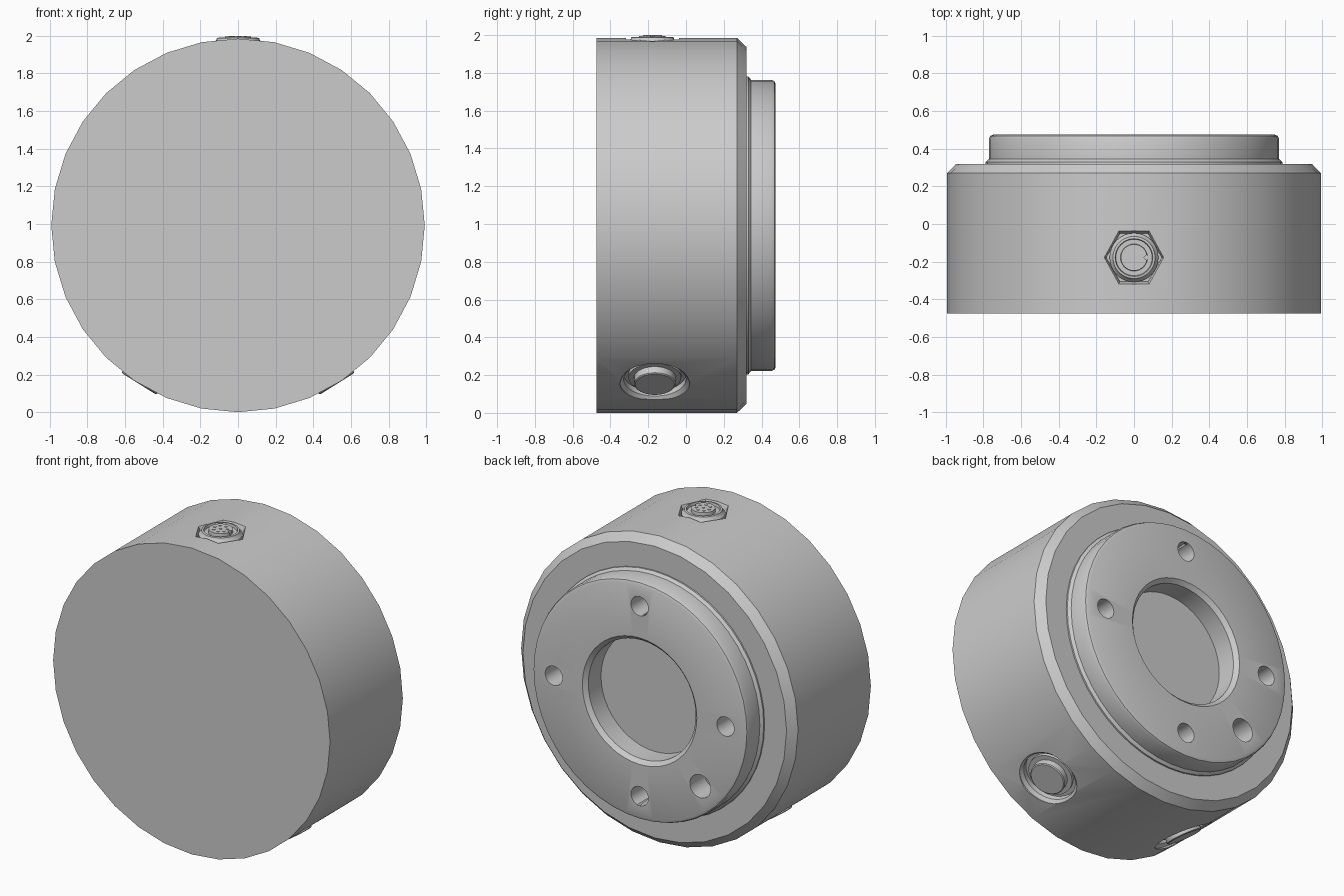
import bpy, bmesh
from math import sin, cos, pi, radians
from mathutils import Matrix

cube = bpy.data.objects.get("Cube")
if cube:
    bpy.data.objects.remove(cube, do_unlink=True)

CZ = 0.9925      # height of the main axis
R = 0.9925       # housing radius

grey = bpy.data.materials.new("metal_grey")
grey.use_nodes = True
grey.diffuse_color = (0.6, 0.6, 0.6, 1)
grey.node_tree.nodes["Principled BSDF"].inputs["Base Color"].default_value = (0.6, 0.6, 0.6, 1)

ALONG_Y = Matrix.Translation((0, 0, CZ)) @ Matrix.Rotation(-pi / 2, 4, 'X')


def radial(angle, y):
    """Frame on the main axis whose z points outward, angle measured from the top."""
    return Matrix.Translation((0, y, CZ)) @ Matrix.Rotation(radians(angle), 4, 'Y')


def lathe(name, profile, matrix, segs=32, closed=False):
    """Turn (radius, height) points about the local z axis."""
    bm = bmesh.new()
    rings = [[bm.verts.new((r * cos(2 * pi * i / segs), r * sin(2 * pi * i / segs), h))
              for i in range(segs)] for r, h in profile]
    pairs = list(zip(rings, rings[1:]))
    if closed:
        pairs.append((rings[-1], rings[0]))
    else:
        bm.faces.new(rings[0])
        bm.faces.new(rings[-1])
    for a, b in pairs:
        for i in range(segs):
            j = (i + 1) % segs
            bm.faces.new((a[i], a[j], b[j], b[i]))
    bmesh.ops.recalc_face_normals(bm, faces=bm.faces)
    bm.transform(matrix)
    mesh = bpy.data.meshes.new(name)
    bm.to_mesh(mesh)
    bm.free()
    mesh.materials.append(grey)
    obj = bpy.data.objects.new(name, mesh)
    bpy.context.collection.objects.link(obj)
    return obj


def activate(obj):
    bpy.ops.object.select_all(action='DESELECT')
    obj.select_set(True)
    bpy.context.view_layer.objects.active = obj


def cut(obj, cutters):
    activate(obj)
    for cutter in cutters:
        cutter.hide_render = True
        mod = obj.modifiers.new("cut", 'BOOLEAN')
        mod.operation, mod.solver, mod.object = 'DIFFERENCE', 'EXACT', cutter
        bpy.ops.object.modifier_apply(modifier=mod.name)
        bpy.data.objects.remove(cutter, do_unlink=True)


parts = []

# Housing drum with a chamfered back rim
housing = lathe("housing", [(R, -0.475), (R, 0.27), (0.945, 0.32)], ALONG_Y)
SIDES = (148, -148)
pockets = [lathe("round_pocket", [(0.165, 0.93), (0.165, 0.962), (0.185, 0.98), (0.185, 1.05)],
                 radial(a, -0.165)) for a in SIDES]
pockets.append(lathe("hex_pocket", [(0.148, 0.94), (0.152, 0.965), (0.162, 0.985), (0.162, 1.05)],
                     radial(0, -0.178), 6))
cut(housing, pockets)
parts.append(housing)

# Mounting flange with bore, rounded rim and a small foot
flange = lathe("flange", [(0.385, 0.315), (0.385, 0.45), (0.41, 0.475), (0.748, 0.475),
                          (0.764, 0.468), (0.771, 0.452), (0.771, 0.345), (0.788, 0.33),
                          (0.788, 0.315)], ALONG_Y, 48, closed=True)
holes = []
for angle, radius in ((0, 0.062), (90, 0.062), (180, 0.062), (270, 0.062), (225, 0.075)):
    a = radians(angle)
    place = Matrix.Translation((0.615 * cos(a), 0, 0.615 * sin(a))) @ ALONG_Y
    holes.append(lathe("hole", [(radius, 0.28), (radius, 0.52)], place, 24))
cut(flange, holes)
parts.append(flange)

# Round plugs seated in the two lower pockets
for side, a in zip(("left", "right"), SIDES):
    parts.append(lathe("plug_" + side, [(0.14, 0.92), (0.14, 0.95), (0.11, 0.95),
                                        (0.11, 0.988), (0.104, 0.993)], radial(a, -0.165)))

# Round socket seated in the hexagonal pocket
socket_frame = radial(0, -0.178)
parts.append(lathe("socket_shell", [(0.13, 0.93), (0.13, 0.97), (0.115, 0.985), (0.112, 0.996),
                                    (0.1, 0.998), (0.096, 0.98), (0.096, 0.93)],
                   socket_frame, closed=True))
core = lathe("socket_core", [(0.1, 0.93), (0.1, 0.982), (0.072, 0.982), (0.07, 1.004)], socket_frame)
notch = lathe("key_notch", [(0.014, 0.985), (0.014, 1.05)],
              socket_frame @ Matrix.Translation((0.066, 0, 0)), 4)
cut(core, [notch])
parts.append(core)

# Contact pins: one in the middle, seven around it
spots = [(0, 0)] + [(0.042 * cos(2 * pi * (i + 0.5) / 7), 0.042 * sin(2 * pi * (i + 0.5) / 7))
                    for i in range(7)]
for n, (x, y) in enumerate(spots):
    parts.append(lathe(f"pin_{n + 1}", [(0.009, 0.995), (0.009, 1.0075)],
                       socket_frame @ Matrix.Translation((x, y, 0)), 12))

for part in parts:
    activate(part)
    bpy.ops.object.shade_smooth_by_angle(angle=radians(30))
